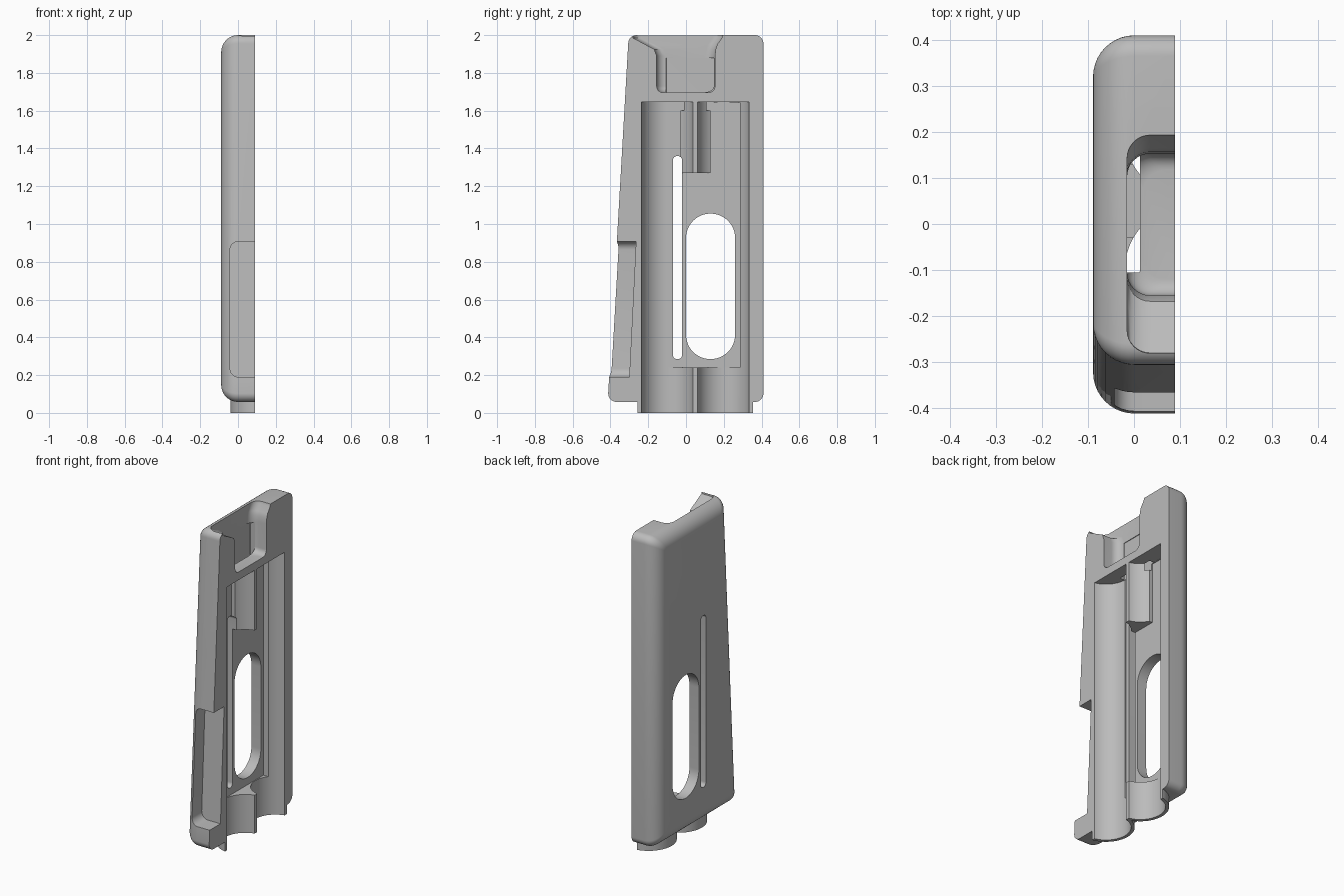
import bpy, bmesh
from math import sin, cos, pi
from mathutils import Vector

cube = bpy.data.objects.get("Cube")
if cube:
    bpy.data.objects.remove(cube, do_unlink=True)

HALF = 0.089            # half thickness of the shell
CELLS = (-0.1, 0.198)   # centres of the two channels
AXIS_X = 0.12           # depth of the channel axes

grey = bpy.data.materials.new("plain grey")
grey.use_nodes = True
color = (0.5, 0.5, 0.5, 1)
grey.diffuse_color = color
grey.node_tree.nodes["Principled BSDF"].inputs["Base Color"].default_value = color


def loft(name, rings):
    """Skin a closed solid through rings of equal point count."""
    bm = bmesh.new()
    rows = [[bm.verts.new(p) for p in ring] for ring in rings]
    n = len(rows[0])
    for a, b in zip(rows, rows[1:]):
        for i in range(n):
            j = (i + 1) % n
            bm.faces.new((a[i], a[j], b[j], b[i]))
    bm.faces.new(rows[0][::-1])
    bm.faces.new(rows[-1])
    bmesh.ops.recalc_face_normals(bm, faces=bm.faces[:])
    if bm.calc_volume(signed=True) < 0:
        bmesh.ops.reverse_faces(bm, faces=bm.faces[:])
    mesh = bpy.data.meshes.new(name)
    bm.to_mesh(mesh)
    bm.free()
    mesh.materials.append(grey)
    obj = bpy.data.objects.new(name, mesh)
    bpy.context.scene.collection.objects.link(obj)
    return obj


def prism(name, points, axis, lo, hi):
    """Extrude a 2D outline along one axis."""
    def place(p, d):
        c = list(p)
        c.insert("xyz".index(axis), d)
        return Vector(c)
    return loft(name, [[place(p, d) for p in points] for d in (lo, hi)])


def rounded(corners, r, steps=8):
    """Round four corners given as lower left, lower right, upper right, upper left."""
    out = []
    for k, (u, v) in enumerate(corners):
        cu = u + (r if k in (0, 3) else -r)
        cv = v + (r if k < 2 else -r)
        for s in range(steps + 1):
            a = pi + k * pi / 2 + s * pi / 2 / steps
            out.append((cu + r * cos(a), cv + r * sin(a)))
    return out


def rect(u0, u1, v0, v1, r, steps=8):
    return rounded([(u0, v0), (u1, v0), (u1, v1), (u0, v1)], r, steps)


def circle(cx, cy, r, n=64):
    return [(cx + r * cos(2 * pi * i / n), cy + r * sin(2 * pi * i / n)) for i in range(n)]


def combine(obj, tool, operation):
    """Bake a boolean, taking the first solver that keeps the full-height body."""
    tool.hide_render = True
    mod = obj.modifiers.new(operation, "BOOLEAN")
    mod.operation = operation
    mod.object = tool
    baked = None
    for solver in ("EXACT", "MANIFOLD", "FLOAT"):
        mod.solver = solver
        bpy.context.view_layer.update()
        graph = bpy.context.evaluated_depsgraph_get()
        mesh = bpy.data.meshes.new_from_object(obj.evaluated_get(graph))
        heights = [v.co.z for v in mesh.vertices]
        if heights and max(heights) - min(heights) > 1.9:
            baked = mesh
            break
    obj.modifiers.remove(mod)
    if baked:
        obj.data = baked
    bpy.data.objects.remove(tool, do_unlink=True)


# Outer shell: tapered outline, rolled over on its outer side
def shell_ring(x, d):
    corners = [(-0.412 + d, 0.058 + d), (0.41 - d, 0.058 + d),
               (0.41 - d, 2 - d), (-0.306 + d, 2 - d)]
    return [(x, y, z) for y, z in rounded(corners, max(0.045 - d * 0.4, 0.005))]


ROLL, STEPS = 0.09, 10
rings = [shell_ring(0.2, 0)]
for s in range(STEPS + 1):
    a = s * pi / 2 / STEPS
    rings.append(shell_ring(-HALF + ROLL * (1 - sin(a)), ROLL * (1 - cos(a))))
shell = loft("half_shell", rings)

# Tube ends below the shell, then the flat split face
for cy in CELLS:
    combine(shell, prism("tube_end", circle(AXIS_X, cy, 0.16), "z", 0, 0.2), "UNION")
combine(shell, prism("split", rect(HALF, 0.6, -0.7, 0.7, 0.01, 1), "z", -0.5, 2.5),
        "DIFFERENCE")

# Long round channels
for cy in CELLS:
    combine(shell, prism("channel", circle(AXIS_X, cy, 0.14), "z", -0.1, 1.645), "DIFFERENCE")

# Flat pocket between the channels, leaving the upper rib
pocket = [(-0.1, 0.24), (0.285, 0.24), (0.285, 1.644), (0.13, 1.644),
          (0.13, 1.27), (-0.03, 1.27), (-0.03, 1.644), (-0.1, 1.644)]
combine(shell, prism("pocket", pocket, "x", -0.024, 0.3), "DIFFERENCE")

# Oval window and narrow slot through the outer wall
for name, outline in (("window", rect(0, 0.26, 0.285, 1.055, 0.129, 12)),
                      ("slot", rect(-0.07, -0.02, 0.285, 1.36, 0.024))):
    combine(shell, prism(name, outline, "x", -0.3, 0.3), "DIFFERENCE")


# Top recess: rounded floor, straight walls and a flared mouth
def recess_ring(z, front, back, inset=0):
    outline = rect(-0.015 + inset, 0.4, front + inset, back - inset, 0.05)
    return [(x, y, z) for x, y in outline]


FLOOR = 0.035
rings = []
for s in range(7):
    a = s * pi / 12
    rings.append(recess_ring(1.695 + FLOOR * (1 - cos(a)), -0.155, 0.153,
                             FLOOR * (1 - sin(a))))
for z, front, back in ((1.89, -0.155, 0.153), (1.925, -0.168, 0.157), (1.95, -0.215, 0.165),
                       (1.985, -0.28, 0.19), (2.1, -0.288, 0.215)):
    rings.append(recess_ring(z, front, back))
combine(shell, loft("recess", rings), "DIFFERENCE")

# Passage from the recess floor into the channels
passage = prism("passage", rect(-0.019, 0.013, -0.105, 0.15, 0.002, 1), "z", 1.6, 1.88)
combine(shell, passage, "DIFFERENCE")

# Notch in the sloping front edge, its floor parallel to that edge
notch = prism("notch", rect(-0.042, 0.4, 0.19, 0.908, 0.045), "y", -0.7, -0.2825)
for v in notch.data.vertices:
    v.co.y += (v.co.z - 0.55) * 0.05
combine(shell, notch, "DIFFERENCE")

# Smooth shading with crisp edges
shell.data.shade_smooth()
shell.data.set_sharp_from_angle(angle=pi / 6)
